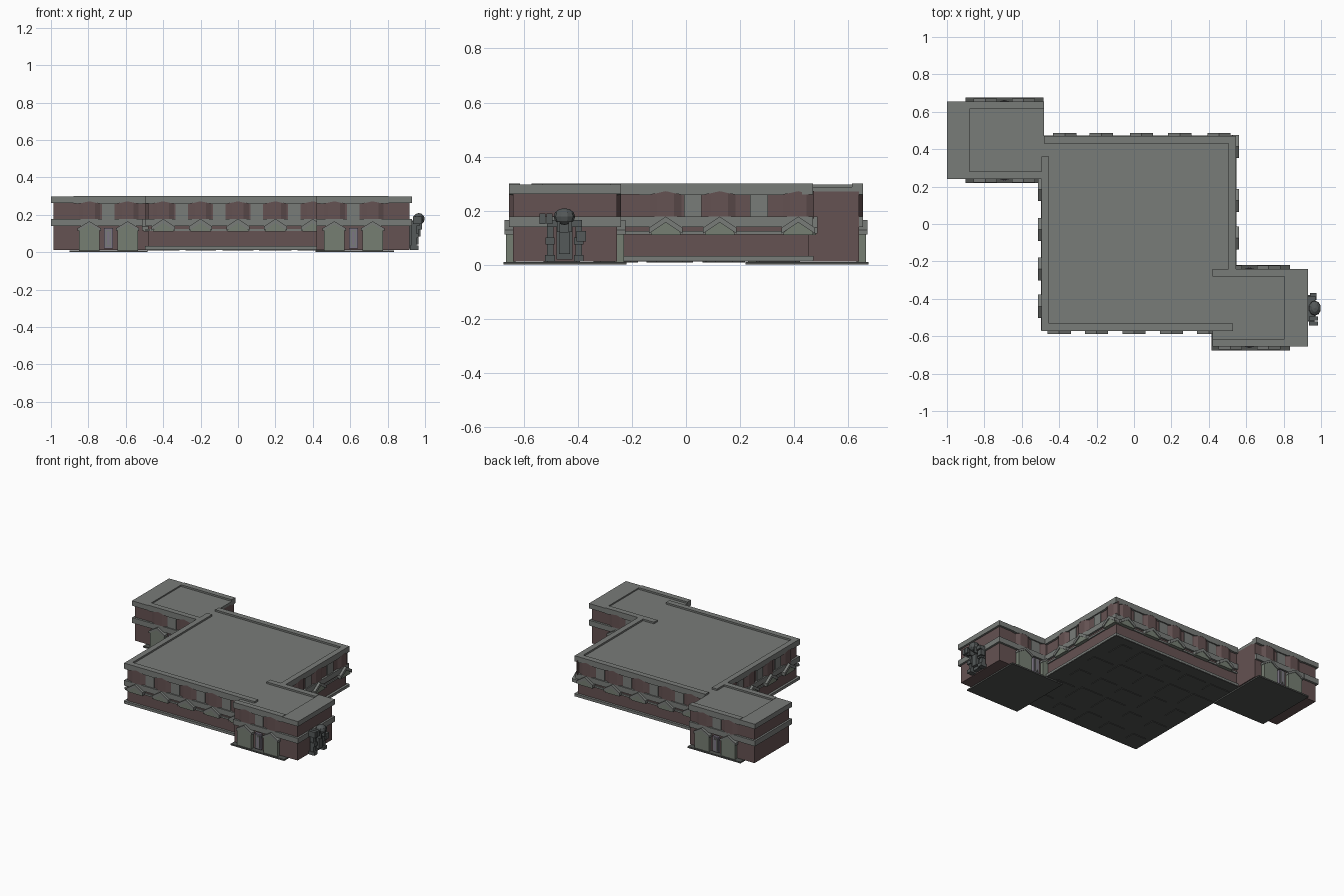
import bpy, bmesh, random
from mathutils import Vector

if "Cube" in bpy.data.objects:
    bpy.data.objects.remove(bpy.data.objects["Cube"])


def mat(name, rgb):
    m = bpy.data.materials.new(name)
    m.diffuse_color = (*rgb, 1)
    m.use_nodes = True
    m.node_tree.nodes["Principled BSDF"].inputs["Base Color"].default_value = m.diffuse_color
    return m


STONE = mat("stone", (0.19, 0.2, 0.19))
BRICK = mat("brick", (0.13, 0.085, 0.085))
GREEN = mat("green_stone", (0.18, 0.21, 0.17))
FRAME = mat("door_frame", (0.2, 0.18, 0.23))
DARK = mat("floor_dark", (0.08, 0.085, 0.08))
STEEL = mat("steel", (0.09, 0.1, 0.1))

# wall-local (u along, d outward) to world x, y for a wall plane at w
SIDES = {
    "front": lambda w, u, d: (u, w - d),
    "back": lambda w, u, d: (u, w + d),
    "left": lambda w, u, d: (w - d, u),
    "right": lambda w, u, d: (w + d, u),
}


def loft(name, a, b, m):
    """Solid between two matching rings of 3D points."""
    bm = bmesh.new()
    A = [bm.verts.new(p) for p in a]
    B = [bm.verts.new(p) for p in b]
    n = len(A)
    bm.faces.new(A)
    bm.faces.new(B[::-1])
    for i in range(n):
        j = (i + 1) % n
        bm.faces.new((A[j], A[i], B[i], B[j]))
    bmesh.ops.recalc_face_normals(bm, faces=bm.faces)
    me = bpy.data.meshes.new(name)
    bm.to_mesh(me)
    bm.free()
    me.materials.append(m)
    ob = bpy.data.objects.new(name, me)
    bpy.context.collection.objects.link(ob)
    return ob


def box(name, x0, x1, y0, y1, z0, z1, m):
    r = [(x0, y0), (x1, y0), (x1, y1), (x0, y1)]
    return loft(name, [(*p, z0) for p in r], [(*p, z1) for p in r], m)


def panel(name, side, w, pts, d0, d1, m):
    """Outline in (u, z) extruded outward from d0 to d1."""
    f = SIDES[side]
    return loft(name, [(*f(w, u, d0), z) for u, z in pts],
                [(*f(w, u, d1), z) for u, z in pts], m)


def rect(u0, u1, z0, z1):
    return [(u0, z0), (u1, z0), (u1, z1), (u0, z1)]


def plan(name, side, w, pts, z0, z1, m):
    """Outline in (u, d) extruded upward."""
    f = SIDES[side]
    return loft(name, [(*f(w, u, d), z0) for u, d in pts],
                [(*f(w, u, d), z1) for u, d in pts], m)


def facade(side, w, u0, u1, bays, windows, wing=False, out=0.026):
    # parapet with a peaked underside above each bay
    low = [(u0, 0.26)]
    for c in bays:
        for du, z in ((-0.06, 0.258), (-0.03, 0.265), (0, 0.272), (0.03, 0.265), (0.06, 0.258)):
            if u0 < c + du < u1:
                low.append((c + du, z))
    low += [(u1, 0.26)]
    panel("parapet", side, w, low + [(u1, 0.30), (u0, 0.30)], -0.025, 0.015, STONE)
    panel("string_course", side, w, rect(u0, u1, 0.14, 0.178), -0.01, 0.014, STONE)
    if not wing:
        panel("plinth", side, w, rect(u0, u1, 0.015, 0.032), -0.01, 0.017, STONE)
        panel("sill_line", side, w, rect(u0, u1, 0.112, 0.125), -0.01, 0.008, STONE)
    for c in bays:
        # upper brick oriel
        plan("oriel", side, w, [(c - .058, -.01), (c - .058, 0), (c - .03, .014),
             (c + .03, .014), (c + .058, 0), (c + .058, -.01)], 0.17, 0.272, BRICK)
        # gabled hood and the panel or porch beneath it
        e, p = (0.128, 0.165) if wing else (0.137, 0.178)
        t = 0.016 if wing else 0.022
        hood = [(c - .062, e - t), (c, p - t), (c + .062, e - t),
                (c + .062, e), (c, p), (c - .062, e)]
        panel("gable_hood", side, w, hood, -0.01, out + 0.006, STONE)
        base = 0.01 if wing else 0.11
        panel("gable_panel", side, w, [(c - .055, base), (c + .055, base),
              (c + .055, e - t + .004), (c, p - t + .002), (c - .055, e - t + .004)],
              -0.01, out, GREEN)
    for c in windows:
        panel("window", side, w, rect(c - .033, c + .033, 0.178, 0.262), -0.01, 0.006, STONE)
        if wing:
            for k, (h, m) in enumerate(((.024, FRAME), (.015, STONE), (.007, FRAME))):
                panel("door_panel", side, w, rect(c - h, c + h, 0.02 + .009 * k, 0.128 - .009 * k),
                      -0.01, 0.018 + 0.003 * k, m)


# main hall
box("main_walls", -0.48, 0.53, -0.556, 0.455, 0.015, 0.28, BRICK)
box("main_roof", -0.48, 0.53, -0.556, 0.455, 0.275, 0.288, STONE)
box("main_floor", -0.495, 0.545, -0.57, 0.47, 0.012, 0.02, DARK)
facade("front", -0.556, -0.495, 0.53, [-.4, -.2, 0, .2, .4], [-.3, -.1, .1, .3])
facade("back", 0.455, -0.48, 0.545, [-.37, -.175, .04, .245, .455], [-.27, -.07, .14, .35])
facade("left", -0.48, -0.57, 0.36, [-.44, -.24, -.03, .185], [-.34, -.135, .08])
facade("right", 0.53, -0.24, 0.47, [-.075, .125, .415], [.025, .27])

# two end wings: s is the direction the wing points
for s, xin, xmid, xout, y0, y1, bays, door in (
        (-1, -0.48, -0.88, -1.0, 0.255, 0.64, [-.795, -.59], -.693),
        (1, 0.42, 0.805, 0.93, -0.64, -0.255, [.515, .72], .617)):
    xs = sorted((xin, xout - s * 0.014))
    xm = sorted((xin, xmid))
    xe = sorted((xmid, xout))
    box("wing_walls", *xs, y0, y1, 0.012, 0.27, BRICK)
    box("wing_roof", *xs, y0, y1, 0.268, 0.288, STONE)
    plate = (-0.9, -0.485) if s < 0 else (0.415, 0.835)
    box("wing_floor", *plate, y0 - 0.035, y1 + 0.035, 0, 0.01, DARK)
    box("wing_end_cap", *xe, y0 - 0.015, y1 + 0.015, 0.262, 0.297, STONE)
    box("wing_end_band", *xe, y0 - 0.015, y1 + 0.015, 0.14, 0.178, STONE)
    facade("front", y0, *xm, bays, [door], wing=True)
    facade("back", y1, *xm, bays, [door], wing=True)

# foundation slabs under the hall
random.seed(4)
for i in range(5):
    for j in range(5):
        x, y = -0.4 + i * 0.2, -0.46 + j * 0.2
        w, d = random.uniform(.04, .09), random.uniform(.03, .09)
        box("foundation_slab", x - w, x + w, y - d, y + d, 0.008, 0.013, DARK)

# mechanical sentinel on the right wing's end wall
C = -0.45
box("sentinel_backplate", 0.91, 0.945, C - .03, C + .03, 0.02, 0.17, STEEL)
box("sentinel_chest", 0.925, 0.965, C - .02, C + .02, 0.04, 0.12, STEEL)
for side in (-1, 1):
    y = C + side * 0.053
    box("sentinel_leg", 0.925, 0.955, y - .012, y + .012, 0.03, 0.14, STEEL)
    box("sentinel_foot", 0.92, 0.965, y - .018, y + .018, 0.012, 0.035, STEEL)
    box("sentinel_knee", 0.93, 0.965, y - .017, y + .017, 0.075, 0.1, STEEL)
    box("sentinel_shoulder", 0.93, 0.97, C + side * .045 - .02, C + side * .045 + .02,
        0.14, 0.165, STEEL)
    box("sentinel_jaw", 0.95, 0.985, C + side * .022 - .006, C + side * .022 + .006,
        0.12, 0.16, STEEL)
for k in (0, 1):
    box("sentinel_gun", 0.935, 0.985, C - .092 + k * .026, C - .07 + k * .026, 0.15, 0.19, STEEL)
box("sentinel_fist", 0.94, 0.975, C + .045, C + .08, 0.085, 0.125, STEEL)
bpy.ops.mesh.primitive_uv_sphere_add(segments=10, ring_count=6, location=(0.967, C, 0.178))
head = bpy.context.object
head.name = "sentinel_head"
head.scale = (0.033, 0.04, 0.031)
head.data.materials.append(STEEL)
